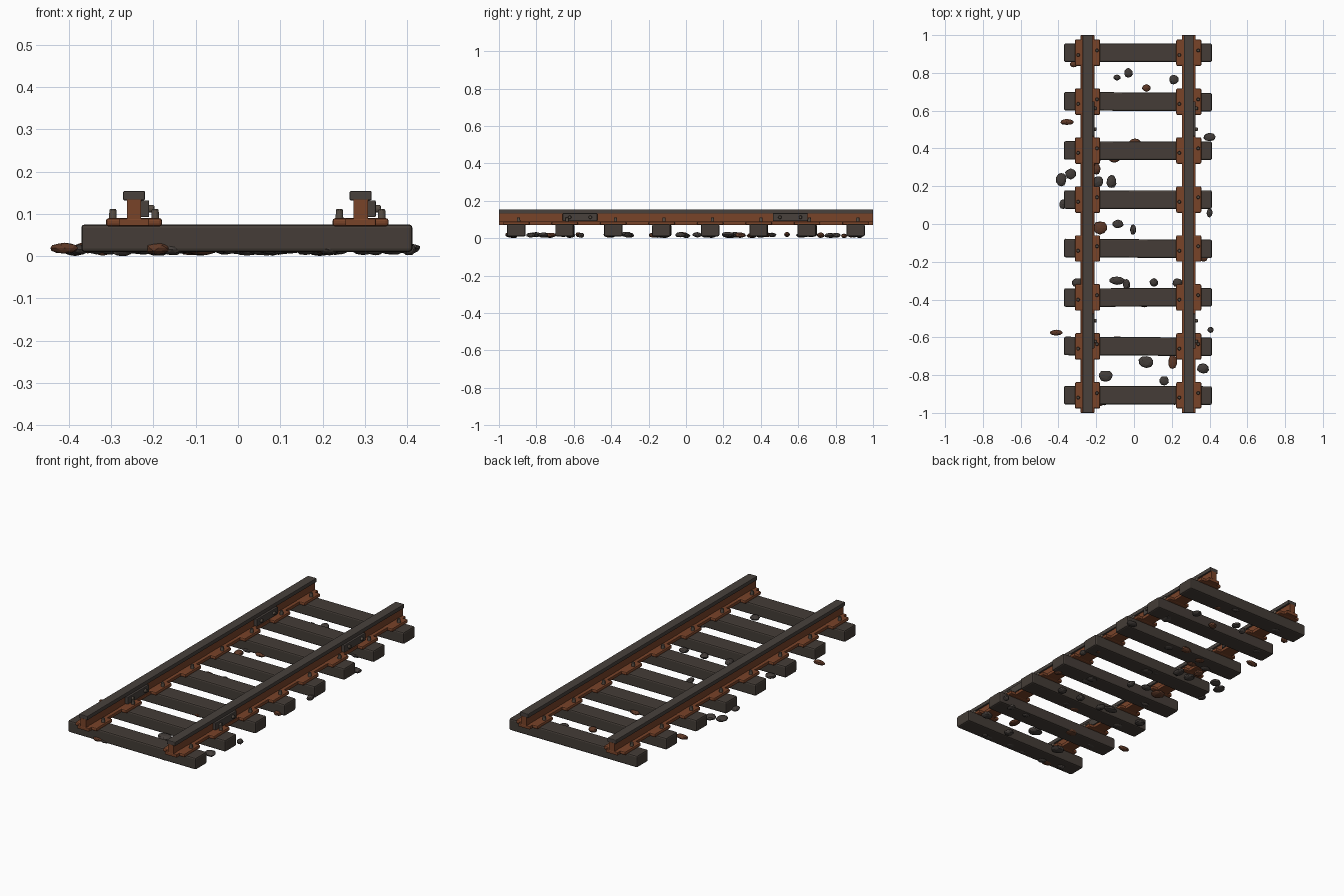
import bpy, bmesh, math, random
from mathutils import Matrix, Vector

if "Cube" in bpy.data.objects:
    bpy.data.objects.remove(bpy.data.objects["Cube"])

random.seed(7)


def material(name, rgb):
    m = bpy.data.materials.new(name)
    m.diffuse_color = (*rgb, 1)
    m.use_nodes = True
    m.node_tree.nodes["Principled BSDF"].inputs["Base Color"].default_value = m.diffuse_color
    return m


WOOD = material("weathered wood", (0.058, 0.046, 0.038))
STEEL = material("worn steel", (0.065, 0.053, 0.046))
RUST = material("rust", (0.19, 0.056, 0.022))
BOLT = material("dull bolt metal", (0.10, 0.078, 0.06))
STONE = material("grey stone", (0.055, 0.046, 0.041))
BROWN = material("rusty stone", (0.11, 0.04, 0.02))


def finish(name, bm, mat, bevel=0.0, segments=2):
    me = bpy.data.meshes.new(name)
    bm.to_mesh(me)
    bm.free()
    me.materials.append(mat)
    ob = bpy.data.objects.new(name, me)
    bpy.context.collection.objects.link(ob)
    if bevel:
        mod = ob.modifiers.new("soft edges", "BEVEL")
        mod.width, mod.segments = bevel, segments
    return ob


def box(name, center, size, mat, bevel=0.0, angle=0.0):
    bm = bmesh.new()
    bmesh.ops.create_cube(bm, size=1, matrix=Matrix.Diagonal((*size, 1)))
    ob = finish(name, bm, mat, bevel)
    ob.location = center
    ob.rotation_euler.z = angle
    return ob


def bolt(name, center, radius, depth, axis):
    bm = bmesh.new()
    rot = Matrix.Rotation(math.pi / 2, 4, "Y") if axis == "X" else Matrix()
    bmesh.ops.create_cone(bm, cap_ends=True, segments=8, radius1=radius,
                          radius2=radius * 0.9, depth=depth, matrix=rot)
    ob = finish(name, bm, BOLT, 0.002, 1)
    ob.location = center
    return ob


def stone(x, y, rx, ry, mat):
    bm = bmesh.new()
    bmesh.ops.create_icosphere(bm, subdivisions=2, radius=1)
    for v in bm.verts:
        v.co *= random.uniform(0.9, 1.06)
    rz = random.uniform(0.012, 0.015)
    bmesh.ops.scale(bm, vec=Vector((rx, ry, rz)), verts=bm.verts)
    low = min(v.co.z for v in bm.verts)
    ob = finish("ballast_stone", bm, mat)
    ob.location = (x, y, random.uniform(0.0, 0.008) - low)
    return ob


RAILS = (-0.246, 0.290)
SLEEPERS = [-0.907 + 0.2591 * i for i in range(8)]

# Wooden sleepers
for y in SLEEPERS:
    box("sleeper", (0.021, y, 0.0425), (0.783, 0.098, 0.065), WOOD, 0.008,
        random.uniform(-0.008, 0.008))

for x in RAILS:
    # Rail: foot, web and worn head
    box("rail_foot", (x, 0, 0.080), (0.072, 2, 0.018), RUST, 0.003)
    box("rail_web", (x, 0, 0.111), (0.034, 2, 0.046), RUST)
    box("rail_head", (x, 0, 0.143), (0.052, 2, 0.022), STEEL, 0.003)
    # Tie plates with a spike on each side
    for y in SLEEPERS:
        box("tie_plate", (x, y, 0.080), (0.133, 0.14, 0.020), RUST, 0.007)
        for side in (-1, 1):
            bolt("spike", (x + side * 0.050, y + side * 0.012, 0.099),
                 0.010, 0.024, "Z")
    # Joint bars with bolts
    for y in (-0.567, 0.557):
        box("joint_bar", (x + 0.026, y, 0.112), (0.020, 0.185, 0.040), STEEL, 0.003)
        for dy in (-0.055, 0.055):
            bolt("joint_bolt", (x + 0.041, y + dy, 0.112), 0.010, 0.014, "X")

# Loose ballast: x, y, half width, half length
GREY = [(-.09, .775, .02, .016), (-.03, .80, .024, .026), (.21, .765, .026, .027),
        (.40, .46, .033, .022), (-.385, .235, .028, .037), (-.335, .265, .03, .03),
        (-.19, .225, .03, .03), (-.12, .225, .027, .036), (-.085, .0, .03, .022),
        (-.005, -.03, .017, .03), (-.09, -.30, .042, .022), (-.04, -.32, .02, .03),
        (.105, -.31, .023, .023), (.23, -.31, .026, .024), (.405, -.56, .017, .016),
        (.065, -.73, .041, .033), (.365, -.765, .032, .028), (-.15, -.805, .038, .031),
        (.16, -.83, .025, .026), (.40, .06, .016, .025), (-.375, .105, .022, .026),
        (-.30, -.31, .03, .025), (-.155, -.935, .027, .024), (-.02, -.935, .026, .02),
        (.215, -.935, .027, .024)]
BROWNS = [(.065, .72, .024, .02), (-.355, .54, .038, .016), (-.20, .29, .024, .03),
          (-.18, -.02, .038, .036), (-.41, -.575, .034, .016), (.205, -.73, .024, .04),
          (.37, -.175, .022, .026), (-.32, .845, .02, .016), (.005, .43, .034, .022),
          (-.105, .345, .03, .02)]
for row in GREY:
    stone(*row, STONE)
for row in BROWNS:
    stone(*row, BROWN)

# Ballast tucked under the sleepers
for i in range(26):
    y = SLEEPERS[i % 8] + random.uniform(-0.035, 0.035)
    stone(random.uniform(-0.32, 0.37), y, random.uniform(0.02, 0.036),
          random.uniform(0.018, 0.03), BROWN if i % 5 == 0 else STONE)
